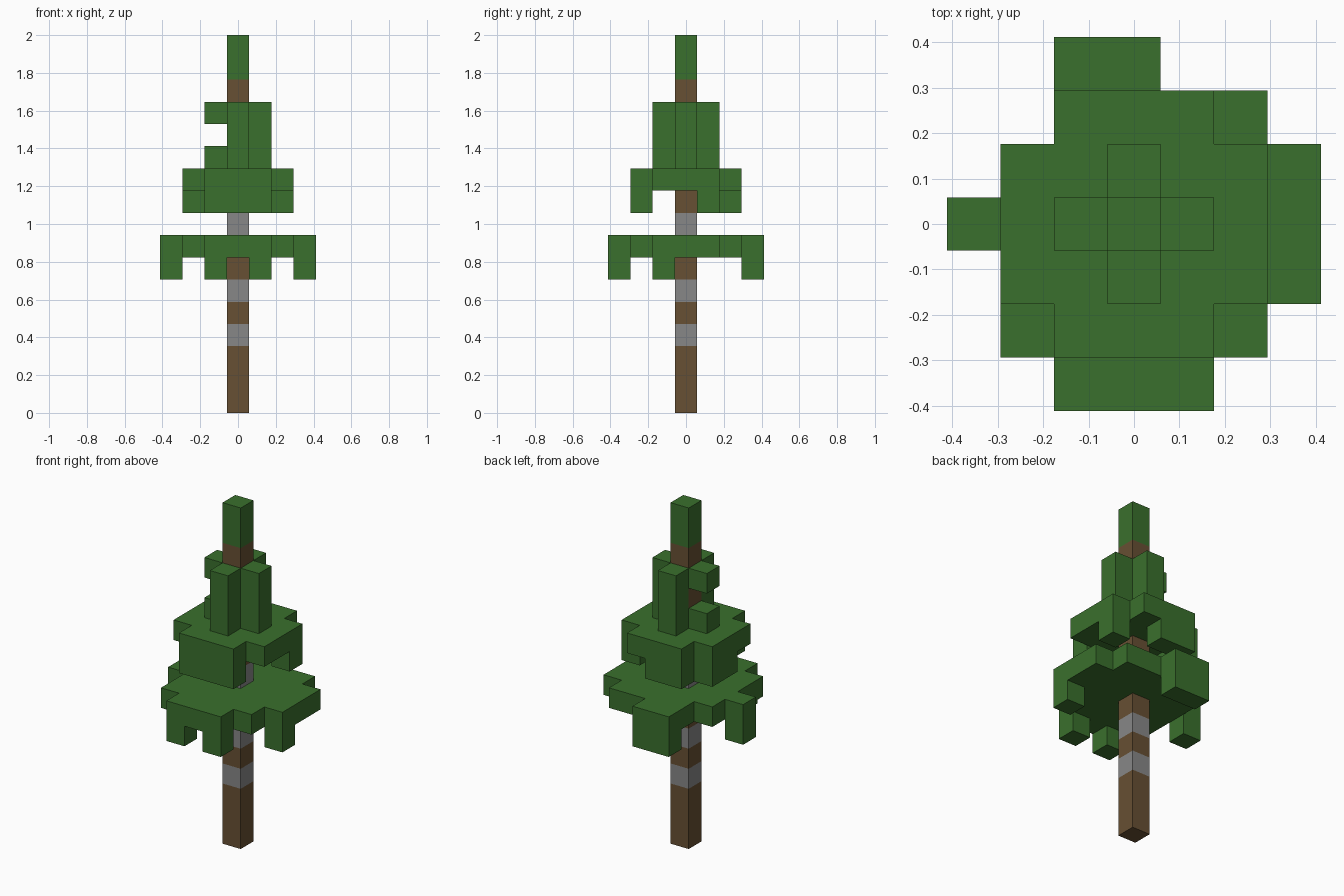
import bpy
import bmesh
from mathutils import Vector

cube = bpy.data.objects.get("Cube")
if cube:
    bpy.data.objects.remove(cube, do_unlink=True)

LEVELS = 17
CELL = 2 / LEVELS


def material(name, rgb):
    mat = bpy.data.materials.new(name)
    mat.use_nodes = True
    mat.diffuse_color = (*rgb, 1)
    bsdf = next(n for n in mat.node_tree.nodes if n.type == 'BSDF_PRINCIPLED')
    bsdf.inputs["Base Color"].default_value = (*rgb, 1)
    bsdf.inputs["Roughness"].default_value = 0.9
    return mat


leaf = material("leaf_green", (0.042, 0.162, 0.026))
bark = material("bark_brown", (0.136, 0.080, 0.033))
band = material("band_grey", (0.242, 0.242, 0.242))


def block(xs, ys, zs):
    """Cells filling inclusive ranges of grid positions."""
    return {(x, y, z)
            for x in range(xs[0], xs[1] + 1)
            for y in range(ys[0], ys[1] + 1)
            for z in range(zs[0], zs[1] + 1)}


def hanging(level, *columns):
    return {(x, y, level) for x, y in columns}


# Trunk, running up to just below the tip
trunk = block((0, 0), (0, 0), (0, 14))

# Lower canopy: stepped disc with drooping ends
lower = block((-2, 2), (-2, 2), (7, 7)) - {(-2, 2, 7)}
lower |= block((-1, 0), (3, 3), (7, 7)) | block((-1, 1), (-3, -3), (7, 7))
lower |= block((3, 3), (-1, 1), (7, 7)) | {(-3, 0, 7)}
lower |= hanging(6, (-1, -3), (1, -3), (3, -1), (-3, 0), (-1, 3), (0, 3))

# Middle canopy: smaller disc with drooping ends
middle = block((-2, 2), (-1, 1), (10, 10)) | block((-1, 1), (-2, 2), (10, 10))
middle |= hanging(9, (-1, -2), (0, -2), (1, -2), (2, 1),
                  (-1, 2), (0, 2), (-2, 1), (-2, 0))

# Upper canopy: cross around the trunk, with one gap
upper = block((-1, 1), (0, 0), (11, 13)) | block((0, 0), (-1, 1), (11, 13))
upper -= {(-1, 0, 12)}

tip = block((0, 0), (0, 0), (15, 16))

parts = {
    "trunk": trunk,
    "lower_canopy": lower - trunk,
    "middle_canopy": middle - trunk,
    "upper_canopy": upper - trunk,
    "tip": tip,
}
occupied = set().union(*parts.values())


def build(name, cells, mats, pick):
    """Make the outer skin of a set of cells, leaving out hidden faces."""
    bm = bmesh.new()
    for cell in sorted(cells):
        centre = Vector(cell) + Vector((0, 0, 0.5))
        for axis in range(3):
            for sign in (-1, 1):
                n = Vector((0, 0, 0))
                n[axis] = sign
                if tuple(int(c + d) for c, d in zip(cell, n)) in occupied:
                    continue
                u = Vector((0, 0, 0))
                u[(axis + 1) % 3] = 0.5
                v = n.cross(u)
                mid = centre + n / 2
                corners = (mid - u - v, mid + u - v, mid + u + v, mid - u + v)
                face = bm.faces.new([bm.verts.new(c * CELL) for c in corners])
                face.material_index = pick(cell[2])
    bmesh.ops.remove_doubles(bm, verts=bm.verts, dist=CELL / 100)
    mesh = bpy.data.meshes.new(name)
    bm.to_mesh(mesh)
    bm.free()
    for mat in mats:
        mesh.materials.append(mat)
    obj = bpy.data.objects.new(name, mesh)
    bpy.context.collection.objects.link(obj)
    return obj


# Grey bands ring the trunk at three heights
for name, cells in parts.items():
    if name == "trunk":
        build(name, cells, (bark, band), lambda z: int(z in (3, 5, 8)))
    else:
        build(name, cells, (leaf,), lambda z: 0)
